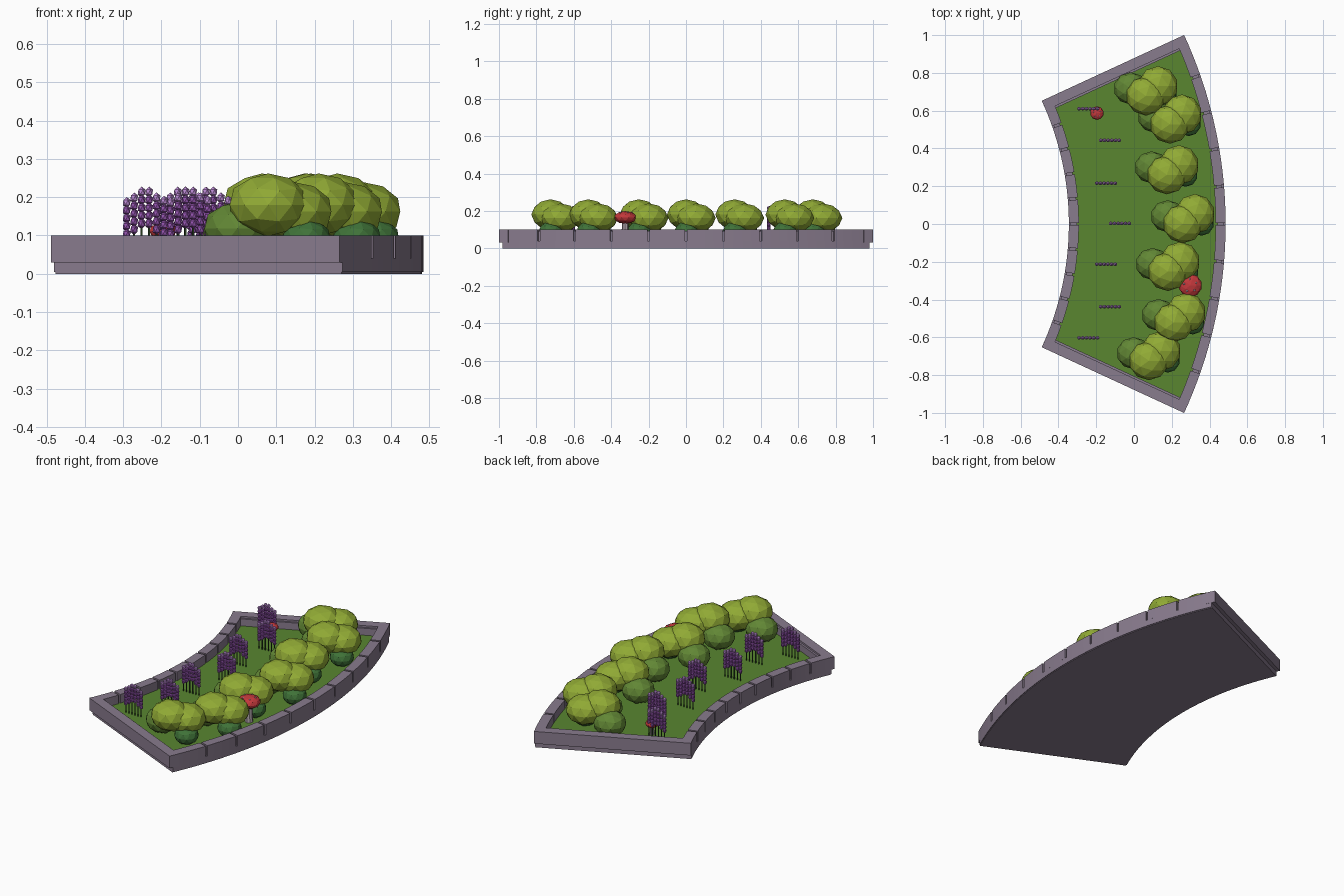
import bpy, bmesh, math
from mathutils import Matrix, Vector

if "Cube" in bpy.data.objects:
    bpy.data.objects.remove(bpy.data.objects["Cube"])

CX = -1.9                    # centre of the curved bed
R_IN, R_OUT = 1.555, 2.385
WALL = 0.053
HALF = math.radians(24.8)    # half of the bed's sweep
JOINT = math.radians(4.82)   # angle between stone joints
GRASS_Z = 0.05


def material(name, r, g, b):
    m = bpy.data.materials.new(name)
    m.use_nodes = True
    m.diffuse_color = (r, g, b, 1)
    bsdf = next(n for n in m.node_tree.nodes if n.type == 'BSDF_PRINCIPLED')
    bsdf.inputs["Base Color"].default_value = (r, g, b, 1)
    bsdf.inputs["Roughness"].default_value = 0.9
    return m


stone = material("stone", 0.25, 0.2, 0.27)
grass = material("grass green", 0.1, 0.24, 0.03)
leaf_light = material("light leaf", 0.28, 0.4, 0.035)
leaf_mid = material("mid leaf", 0.12, 0.24, 0.035)
leaf_dark = material("dark leaf", 0.05, 0.17, 0.04)
purple = material("purple", 0.3, 0.09, 0.43)
lilac = material("lilac", 0.5, 0.25, 0.66)
stalk = material("stalk green", 0.03, 0.07, 0.02)
red = material("mushroom red", 0.55, 0.04, 0.045)
pale = material("pale stem", 0.45, 0.38, 0.42)


def finish(bm, name, *mats):
    me = bpy.data.meshes.new(name)
    bmesh.ops.recalc_face_normals(bm, faces=bm.faces)
    bm.to_mesh(me)
    bm.free()
    for m in mats:
        me.materials.append(m)
    ob = bpy.data.objects.new(name, me)
    bpy.context.collection.objects.link(ob)
    return ob


def sector(bm, r0, r1, ends0, ends1, z0, z1, steps):
    """Solid arc; ends0 and ends1 are the angle ranges on the two radii."""
    rings = []
    for i in range(steps + 1):
        t = i / steps
        ring = []
        for r, (a, b), z in ((r0, ends0, z0), (r1, ends1, z0), (r1, ends1, z1), (r0, ends0, z1)):
            ang = a + (b - a) * t
            ring.append(bm.verts.new((CX + r * math.cos(ang), r * math.sin(ang), z)))
        rings.append(ring)
    for p, q in zip(rings, rings[1:]):
        for k in range(4):
            bm.faces.new((p[k], p[k - 1], q[k - 1], q[k]))
    bm.faces.new(rings[0])
    bm.faces.new(rings[-1][::-1])


def span(r, inset):
    a = HALF - inset / r
    return (-a, a)


def blob(bm, centre, size, detail=2, mat=0):
    m = Matrix.Translation(centre) @ Matrix.Diagonal((*size, 1))
    geo = bmesh.ops.create_icosphere(bm, subdivisions=detail, radius=1, matrix=m)
    for f in {f for v in geo["verts"] for f in v.link_faces}:
        f.material_index = mat


def post(bm, x, y, z0, z1, r0, r1, sides, mat=0):
    geo = bmesh.ops.create_cone(bm, cap_ends=True, segments=sides, radius1=r0, radius2=r1,
                                depth=z1 - z0, matrix=Matrix.Translation((x, y, (z0 + z1) / 2)))
    for f in {f for v in geo["verts"] for f in v.link_faces}:
        f.material_index = mat


# Solid base and lawn
bm = bmesh.new()
sector(bm, R_IN + 0.004, R_OUT - 0.004, span(R_IN, 0.02), span(R_OUT, 0.02), 0, 0.035, 40)
finish(bm, "base", stone)
bm = bmesh.new()
sector(bm, R_IN + 0.03, R_OUT - 0.03, span(R_IN, 0.03), span(R_OUT, 0.03), 0.03, GRASS_Z, 40)
finish(bm, "lawn", grass)

# Curved walls: recessed mortar core with separate stones on top
for name, r0, r1 in (("inner_wall", R_IN, R_IN + WALL), ("outer_wall", R_OUT - WALL, R_OUT)):
    bm = bmesh.new()
    sector(bm, r0, r1, span(r0, 0.02), span(r1, 0.02), 0.004, 0.04, 40)
    sector(bm, r0 + 0.01, r1 - 0.01, span(r0, 0.03), span(r1, 0.03), 0.035, 0.092, 40)
    for k in range(-5, 5):
        ends = []
        for r in (r0, r1):
            lo = -HALF + 0.03 / r if k == -5 else k * JOINT + 0.006 / r
            hi = HALF - 0.03 / r if k == 4 else (k + 1) * JOINT - 0.006 / r
            ends.append((lo, hi))
        sector(bm, r0, r1, *ends, 0.04, 0.1, 4)
    finish(bm, name, stone)

# Straight end walls with an inner ledge
for name, side in (("back_end_wall", 1), ("front_end_wall", -1)):
    bm = bmesh.new()
    turn = Matrix.Translation((CX, 0, 0)) @ Matrix.Rotation(side * HALF, 4, 'Z')
    for near, far, z0, z1, trim in ((0, 0.055, 0.03, 0.1, 0), (0.02, 0.066, 0.01, 0.09, 0.012)):
        length = R_OUT - R_IN - 2 * trim
        m = turn @ Matrix.Translation(((R_IN + R_OUT) / 2, -side * (near + far) / 2, (z0 + z1) / 2))
        bmesh.ops.create_cube(bm, size=1, matrix=m @ Matrix.Diagonal((length, far - near, z1 - z0, 1)))
    finish(bm, name, stone)

# Bushes: two light balls, a mid ball inside the bed, a low dark ball in front
bushes = [(0.127, 0.73), (0.254, 0.58), (0.238, 0.312), (0.323, 0.053),
          (0.243, -0.2), (0.275, -0.47), (0.143, -0.672)]
for i, (x, y) in enumerate(bushes):
    bm = bmesh.new()
    blob(bm, (x, y, 0.162), (0.106, 0.106, 0.078))
    blob(bm, (x - 0.064, y - 0.052, 0.18), (0.106, 0.103, 0.082))
    blob(bm, (x - 0.145, y - 0.012, 0.118), (0.09, 0.085, 0.07), mat=1)
    blob(bm, (x + 0.035, y - 0.05, 0.093), (0.065, 0.065, 0.05), mat=2)
    finish(bm, f"bush_{i + 1}", leaf_light, leaf_mid, leaf_dark)

# Flower clumps: rows of beaded spikes on thin stalks
clumps = [(-0.242, 0.61), (-0.127, 0.443), (-0.148, 0.216), (-0.074, 0.003),
          (-0.148, -0.213), (-0.127, -0.438), (-0.242, -0.603)]
rises = (0, 0.014, 0.032, 0.032, 0.014, 0.004)
for i, (x, y) in enumerate(clumps):
    bm = bmesh.new()
    for j, rise in enumerate(rises):
        sx = x + (j - 2.5) * 0.0195
        post(bm, sx, y, GRASS_Z - 0.01, 0.13, 0.003, 0.003, 5, 2)
        for k in range(5):
            top = k == 4
            blob(bm, (sx, y, 0.104 + rise * 0.85 + k * 0.0205), (0.0115, 0.0105, 0.0145), 1, int(top))
    finish(bm, f"flower_clump_{i + 1}", purple, lilac, stalk)

# Mushrooms: flattened caps with pale spots
for name, x, y, r, h, z in (("large_mushroom", 0.298, -0.325, 0.062, 0.034, 0.165),
                            ("small_mushroom", -0.196, 0.587, 0.036, 0.022, 0.112)):
    bm = bmesh.new()
    post(bm, x, y, GRASS_Z - 0.01, z, r * 0.35, r * 0.25, 8, 1)
    blob(bm, (x, y, z), (r, r, h))
    for k in range(5):
        a = k * math.tau / 5 + 0.4
        d = Vector((math.cos(a) * 0.55, math.sin(a) * 0.55, 0.78))
        blob(bm, (x + d.x * r, y + d.y * r, z + d.z * h), (r * 0.09, r * 0.09, r * 0.06), 1, 1)
    finish(bm, name, red, pale)
